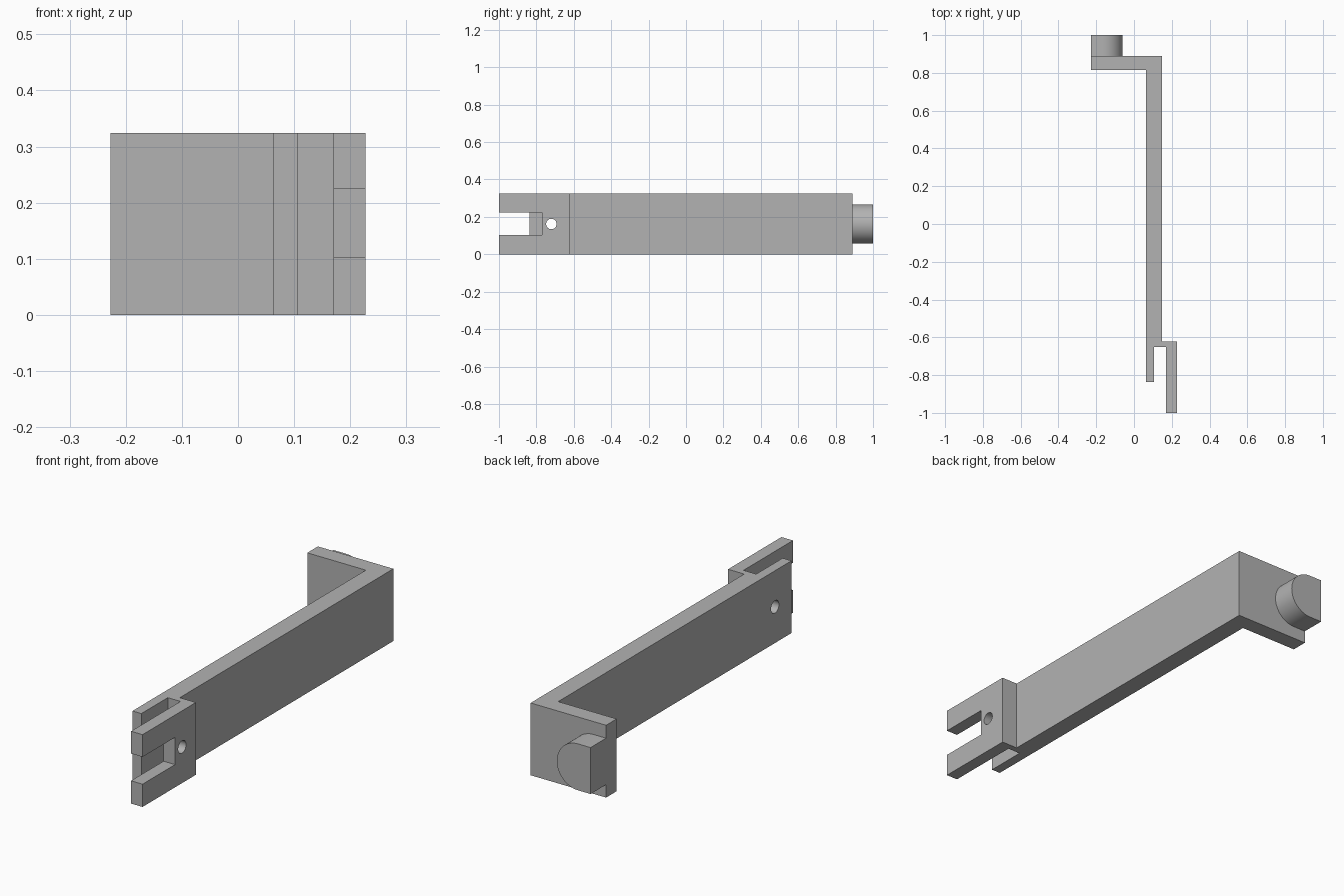
import bpy, bmesh
from math import sin, cos, pi, radians
from mathutils import Matrix, Vector

cube = bpy.data.objects.get("Cube")
if cube:
    bpy.data.objects.remove(cube)

HEIGHT = 0.324
MID = HEIGHT / 2

grey = bpy.data.materials.new("plain grey")
grey.use_nodes = True
grey.diffuse_color = (0.45, 0.45, 0.45, 1)
grey.node_tree.nodes["Principled BSDF"].inputs["Base Color"].default_value = grey.diffuse_color


def prism(name, outline, push):
    """Extrude a closed 3D outline along the vector push."""
    bm = bmesh.new()
    face = bm.faces.new([bm.verts.new(p) for p in outline])
    new = bmesh.ops.extrude_face_region(bm, geom=[face])["geom"]
    moved = [v for v in new if isinstance(v, bmesh.types.BMVert)]
    bmesh.ops.translate(bm, verts=moved, vec=Vector(push))
    bmesh.ops.recalc_face_normals(bm, faces=bm.faces)
    mesh = bpy.data.meshes.new(name)
    bm.to_mesh(mesh)
    bm.free()
    mesh.materials.append(grey)
    obj = bpy.data.objects.new(name, mesh)
    bpy.context.collection.objects.link(obj)
    return obj


def cut(target, cutter):
    """Subtract the cutter, bake the result and remove the cutter."""
    cutter.hide_render = True
    mod = target.modifiers.new("cut", "BOOLEAN")
    mod.operation, mod.solver, mod.object = "DIFFERENCE", "EXACT", cutter
    bpy.context.view_layer.update()
    graph = bpy.context.evaluated_depsgraph_get()
    baked = bpy.data.meshes.new_from_object(target.evaluated_get(graph))
    target.modifiers.clear()
    target.data = baked
    bpy.data.objects.remove(cutter)


# Bracket: long bar, bent end arm and two prongs from one plan outline
plan = [(-0.227, 0.89), (-0.227, 0.815), (0.063, 0.815), (0.063, -0.837),
        (0.107, -0.837), (0.107, -0.65), (0.17, -0.65), (0.17, -1.0),
        (0.227, -1.0), (0.227, -0.622), (0.147, -0.622), (0.147, 0.89)]
bracket = prism("bracket", [(x, y, 0) for x, y in plan], (0, 0, HEIGHT))

# Fork notch in the long prong
notch = [(0.14, -1.1, 0.102), (0.14, -0.77, 0.102),
         (0.14, -0.77, 0.224), (0.14, -1.1, 0.224)]
cut(bracket, prism("notch_cutter", notch, (0.2, 0, 0)))

# Pin hole through both prongs
STEPS = 32
angles = [2 * pi * i / STEPS for i in range(STEPS)]
hole = [(0, -0.72 + 0.028 * cos(a), MID + 0.028 * sin(a)) for a in angles]
cut(bracket, prism("hole_cutter", hole, (0.4, 0, 0)))

# Boss on the arm: half round with a flat end
R = 0.104
arc = [-pi / 2 + pi * i / STEPS for i in range(STEPS + 1)]
boss_outline = [(-0.164 + R * cos(a), 0.89, MID + R * sin(a)) for a in arc]
boss_outline += [(-0.227, 0.89, MID + R), (-0.227, 0.89, MID - R)]
boss = prism("end_boss", boss_outline, (0, 0.11, 0))

# Smooth the round surfaces, keep edges crisp
for obj in bpy.context.selected_objects:
    obj.select_set(False)
for obj in (bracket, boss):
    obj.select_set(True)
bpy.context.view_layer.objects.active = bracket
bpy.ops.object.shade_smooth_by_angle(angle=radians(30))
